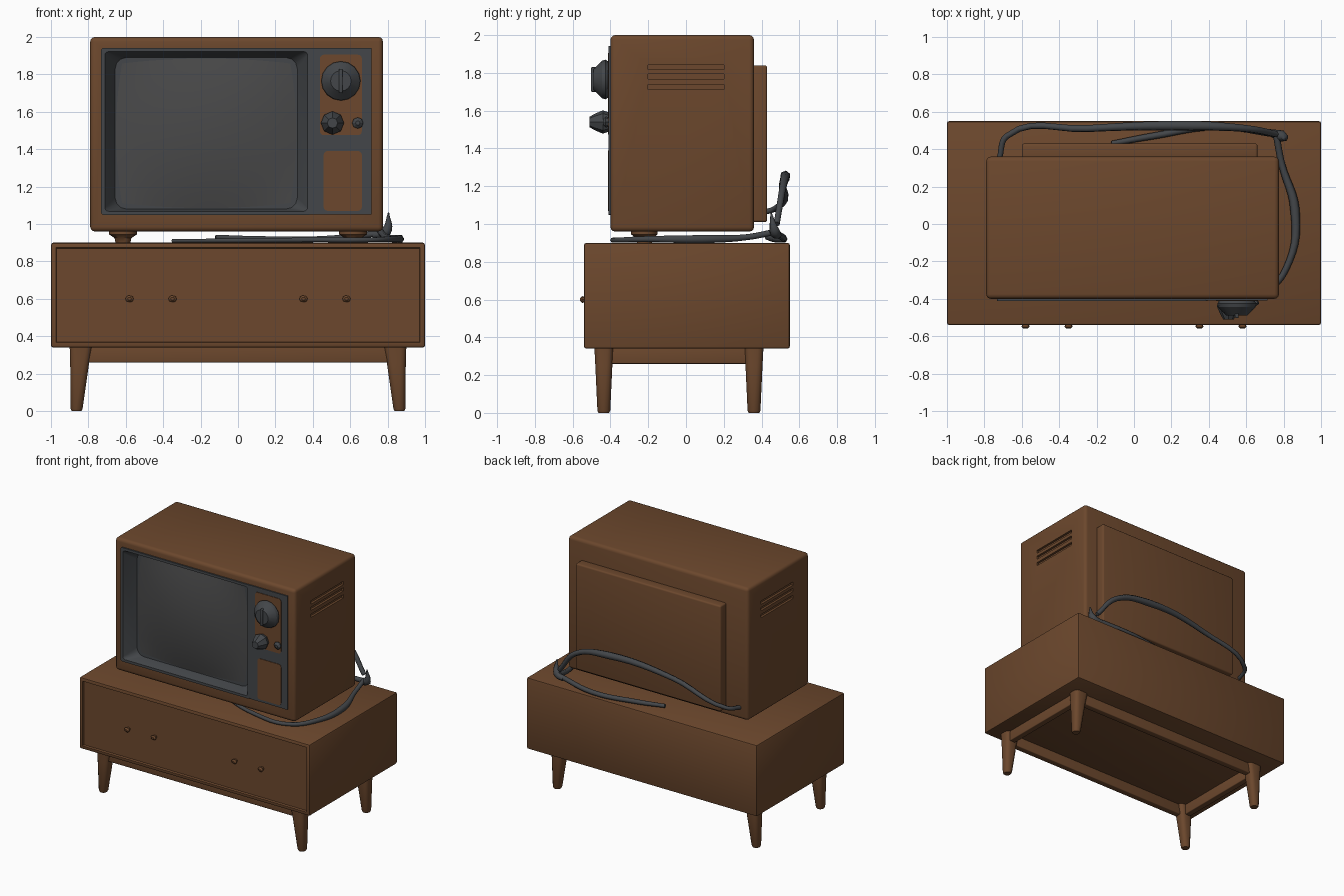
import bpy, bmesh, math
from mathutils import Vector

if "Cube" in bpy.data.objects:
    bpy.data.objects.remove(bpy.data.objects["Cube"])


def material(name, rgb):
    m = bpy.data.materials.new(name)
    m.use_nodes = True
    m.diffuse_color = (*rgb, 1)
    m.node_tree.nodes["Principled BSDF"].inputs["Base Color"].default_value = (*rgb, 1)
    return m


WOOD = material("brown wood", (0.15, 0.064, 0.026))
GREY = material("dark grey plastic", (0.057, 0.062, 0.068))
GLASS = material("grey screen", (0.066, 0.066, 0.067))


def finish(name, bm, mat, angle=40):
    bmesh.ops.recalc_face_normals(bm, faces=bm.faces)
    mesh = bpy.data.meshes.new(name)
    bm.to_mesh(mesh)
    bm.free()
    ob = bpy.data.objects.new(name, mesh)
    bpy.context.collection.objects.link(ob)
    mesh.materials.append(mat)
    shade(ob, angle)
    return ob


def shade(ob, angle=40):
    bpy.ops.object.select_all(action="DESELECT")
    ob.select_set(True)
    bpy.context.view_layer.objects.active = ob
    bpy.ops.object.shade_smooth_by_angle(angle=math.radians(angle))


def add_box(bm, lo, hi):
    lo, hi = Vector(lo), Vector(hi)
    verts = bmesh.ops.create_cube(bm, size=1)["verts"]
    for v in verts:
        v.co = (lo + hi) / 2 + v.co * (hi - lo)


def box(name, lo, hi, mat, bevel=0.0):
    bm = bmesh.new()
    add_box(bm, lo, hi)
    if bevel:
        bmesh.ops.bevel(bm, geom=bm.edges[:], offset=bevel, segments=3,
                        profile=0.5, affect="EDGES")
    return finish(name, bm, mat)


def loft(name, axis, rings, mat, seg=3, angle=40):
    """Skin rounded rectangles: (centre a, centre b, half a, half b, radius, depth)."""
    bm = bmesh.new()
    loops = []
    for a, b, ha, hb, r, t in rings:
        loop = []
        for q, (sa, sb) in enumerate([(1, 1), (-1, 1), (-1, -1), (1, -1)]):
            for i in range(seg + 1):
                if r >= min(ha, hb) and i == seg:
                    continue
                w = math.pi / 2 * (q + i / seg)
                p = a + sa * (ha - r) + r * math.cos(w)
                s = b + sb * (hb - r) + r * math.sin(w)
                loop.append(bm.verts.new((p, s, t) if axis == "Z" else (p, t, s)))
        loops.append(loop)
    for l0, l1 in zip(loops, loops[1:]):
        n = len(l0)
        for i in range(n):
            bm.faces.new((l0[i], l0[(i + 1) % n], l1[(i + 1) % n], l1[i]))
    bm.faces.new(loops[0])
    bm.faces.new(loops[-1])
    return finish(name, bm, mat, angle)


def cable(name, points, thick=0.018):
    """Smooth cord through (x, y, z, relative radius) points."""
    cu = bpy.data.curves.new(name, "CURVE")
    cu.dimensions = "3D"
    cu.bevel_depth = thick
    cu.bevel_resolution = 1
    cu.resolution_u = 6
    cu.use_fill_caps = True
    sp = cu.splines.new("BEZIER")
    sp.bezier_points.add(len(points) - 1)
    for bp, (x, y, z, r) in zip(sp.bezier_points, points):
        bp.co = (x, y, z)
        bp.radius = r
        bp.handle_left_type = bp.handle_right_type = "AUTO"
    cu.materials.append(GREY)
    bpy.context.collection.objects.link(bpy.data.objects.new(name, cu))


# Low cabinet with a sunken drawer front
bm = bmesh.new()
add_box(bm, (-1, -0.54, 0.34), (1, 0.55, 0.90))
bmesh.ops.bevel(bm, geom=bm.edges[:], offset=0.012, segments=2, profile=0.5, affect="EDGES")
front = min(bm.faces, key=lambda f: f.calc_center_median().y)
bmesh.ops.inset_region(bm, faces=[front], thickness=0.02, depth=0)
bmesh.ops.inset_region(bm, faces=[front], thickness=0.006, depth=-0.015)
finish("cabinet", bm, WOOD)
for i, x in enumerate((-0.58, -0.35, 0.35, 0.58)):
    loft(f"drawer_pull_{i + 1}", "Y", [(x, 0.6, 0.012, 0.012, 0.012, -0.52),
         (x, 0.6, 0.022, 0.018, 0.018, -0.55), (x, 0.6, 0.01, 0.008, 0.008, -0.56)], WOOD, 2)

# Open apron frame and tapered legs
for side, y in (("front", -0.44), ("back", 0.36)):
    box(f"apron_{side}", (-0.86, y - 0.025, 0.26), (0.86, y + 0.025, 0.35), WOOD, 0.006)
for side, s in (("left", 1), ("right", -1)):
    box(f"apron_{side}", (s * 0.85 - 0.025, -0.44, 0.26), (s * 0.85 + 0.025, 0.36, 0.35), WOOD, 0.006)
    for end, y, d in (("front", -0.435, -1), ("back", 0.36, 1)):
        loft(f"leg_{end}_{side}", "Z", [
            (s * 0.863, y, 0.026, 0.028, 0.024, 0.0),
            (s * 0.863, y, 0.032, 0.034, 0.03, 0.012),
            (s * 0.847, y, 0.05, 0.045, 0.03, 0.25),
            (s * 0.84, y, 0.06, 0.05, 0.03, 0.345)], WOOD)
    # Small front feet under the television
    loft(f"television_foot_{side}", "Z", [
        (s * 0.615, -0.22, 0.04, 0.04, 0.04, 0.90), (s * 0.615, -0.22, 0.045, 0.045, 0.045, 0.925),
        (s * 0.615, -0.22, 0.075, 0.07, 0.07, 0.945), (s * 0.615, -0.22, 0.075, 0.07, 0.07, 0.97)], WOOD)

# Television case, hollowed for the screen and slotted on both sides
case = box("television_case", (-0.79, -0.40, 0.96), (0.775, 0.36, 2.0), WOOD, 0.025)
bm = bmesh.new()
add_box(bm, (-0.722, -0.6, 1.058), (0.382, -0.28, 1.932))
for x in (-0.79, 0.775):
    for z in (1.725, 1.78, 1.83):
        add_box(bm, (x - 0.018, -0.2, z - 0.013), (x + 0.018, 0.2, z + 0.013))
cutter = finish("case_cutter", bm, WOOD)
cutter.hide_render = True
mod = case.modifiers.new("hollow", "BOOLEAN")
mod.operation = "DIFFERENCE"
mod.solver = "EXACT"
mod.object = cutter
bpy.context.view_layer.objects.active = case
bpy.ops.object.modifier_apply(modifier="hollow")
bpy.data.objects.remove(cutter)
shade(case)
box("back_cover", (-0.60, 0.34, 1.01), (0.66, 0.43, 1.84), WOOD, 0.012)

# Funnel-shaped screen surround
cx, cz = -0.17, 1.495
loft("screen_surround", "Y", [
    (cx, cz, 0.548, 0.433, 0.01, -0.285), (cx, cz, 0.548, 0.433, 0.01, -0.401),
    (cx, cz, 0.562, 0.447, 0.015, -0.401), (cx, cz, 0.562, 0.447, 0.015, -0.411),
    (cx, cz, 0.542, 0.427, 0.02, -0.411), (cx, cz - 0.01, 0.487, 0.405, 0.06, -0.315)], GREY)

# Bulging picture tube
bm = bmesh.new()
bmesh.ops.create_grid(bm, x_segments=18, y_segments=14, size=1)
for v in bm.verts:
    u, w = v.co.x, v.co.y
    v.co = (cx + 0.482 * u * math.sqrt(1 - 0.13 * w * w),
            -0.318 - 0.05 * (1 - u * u) * (1 - w * w),
            1.485 + 0.40 * w * math.sqrt(1 - 0.13 * u * u))
screen = finish("screen", bm, GLASS, 60)
if screen.data.polygons[0].normal.y > 0:
    screen.data.flip_normals()

# Control panel with wooden insets
box("control_panel", (0.385, -0.409, 1.05), (0.715, -0.397, 1.942), GREY)
loft("upper_inset", "Y", [(0.55, 1.69, 0.112, 0.215, 0.02, y) for y in (-0.405, -0.413)], WOOD)
loft("lower_inset", "Y", [(0.56, 1.23, 0.102, 0.16, 0.02, y) for y in (-0.405, -0.413)], WOOD)


def knob(name, x, z, profile, seg):
    loft(name, "Y", [(x, z, r, r, r, y) for r, y in profile], GREY, seg, 25)


knob("channel_knob", 0.55, 1.765, [(0.09, -0.405), (0.105, -0.425), (0.10, -0.445), (0.055, -0.49)], 4)
box("channel_knob_grip", (0.54, -0.503, 1.70), (0.56, -0.45, 1.83), GREY, 0.006)
knob("volume_knob", 0.505, 1.54, [(0.05, -0.405), (0.062, -0.44), (0.045, -0.48), (0.028, -0.51)], 2)
knob("power_knob", 0.64, 1.54, [(0.022, -0.405), (0.03, -0.425), (0.012, -0.44)], 2)

# Power cord: raised loop behind, strand lying on the cabinet, and side strand
cable("cord_back_loop", [
    (-0.72, 0.35, 1.05, 0.8), (-0.68, 0.47, 1.08, 0.9), (-0.25, 0.51, 1.21, 1.1),
    (0.3, 0.525, 1.25, 1.6), (0.6, 0.51, 1.18, 1.1), (0.76, 0.48, 1.0, 1)])
cable("cord_back_strand", [
    (-0.12, 0.43, 0.93, 0.8), (0.1, 0.47, 0.92, 1), (0.45, 0.52, 0.92, 1), (0.76, 0.48, 0.95, 1)])
cable("cord_side_strand", [
    (0.76, 0.48, 0.96, 1), (0.79, 0.32, 0.93, 1), (0.86, 0.08, 0.92, 1.4),
    (0.83, -0.2, 0.92, 1), (0.7, -0.36, 0.915, 0.8), (0.4, -0.36, 0.915, 0.8),
    (0.0, -0.2, 0.912, 0.7), (-0.35, 0.0, 0.91, 0.6)])
cable("cord_plug", [(0.72, 0.49, 0.94, 1), (0.79, 0.47, 0.96, 1.7), (0.805, 0.45, 1.06, 0.2)])
